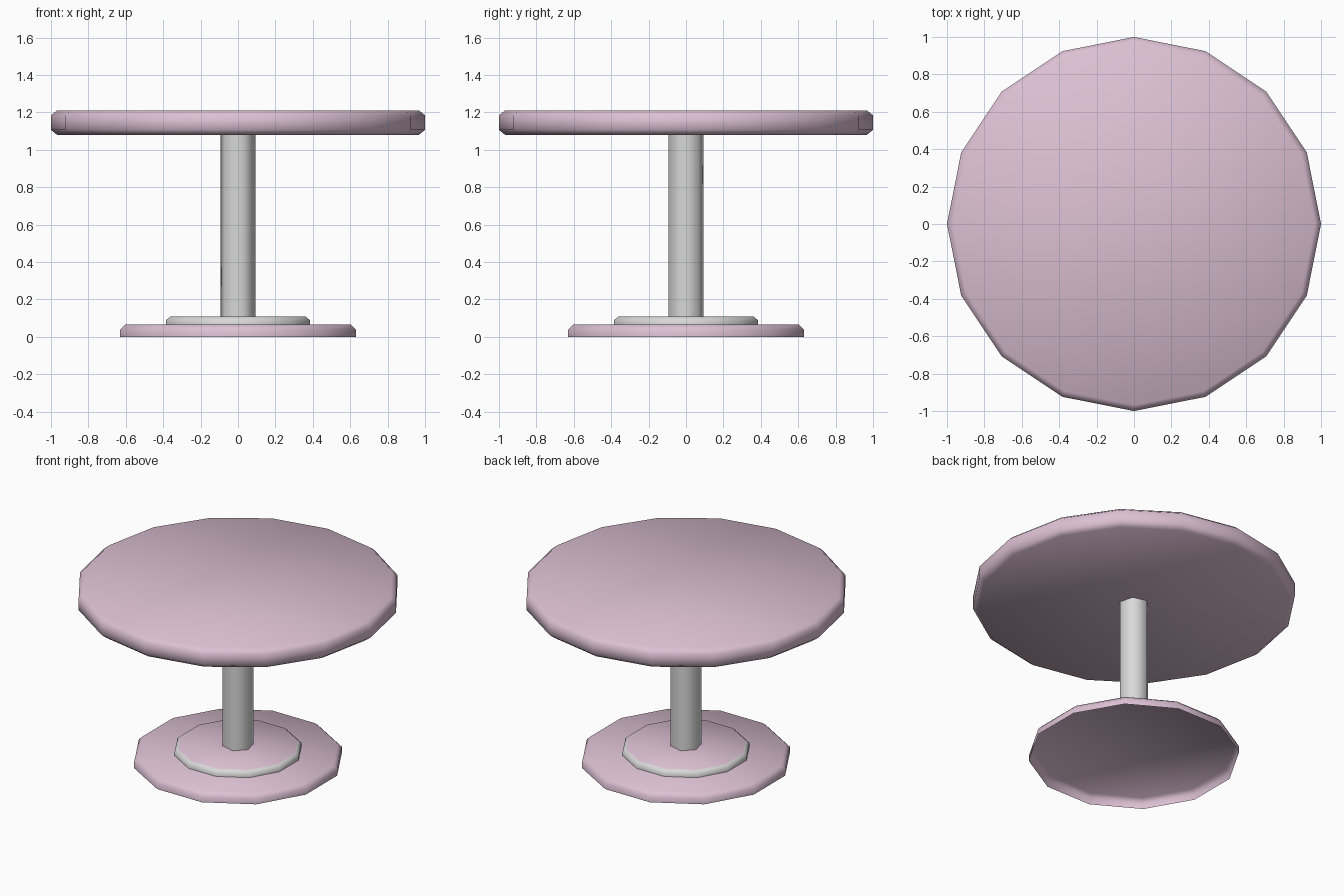
import bpy, bmesh, math

if "Cube" in bpy.data.objects:
    bpy.data.objects.remove(bpy.data.objects["Cube"])


def material(name, rgb):
    m = bpy.data.materials.new(name)
    m.diffuse_color = (*rgb, 1.0)
    m.use_nodes = True
    m.node_tree.nodes["Principled BSDF"].inputs["Base Color"].default_value = m.diffuse_color
    return m


pink = material("pale pink", (0.72, 0.53, 0.66))
grey = material("light grey", (0.69, 0.69, 0.69))


def turned(name, sides, profile, mats, cap_bottom=False, cap_top=True, cap_mat=0):
    """Stack polygon rings (radius, z), one vertex at 45 degrees, smooth shaded."""
    bm = bmesh.new()
    rings = []
    for r, z in profile:
        ring = []
        for i in range(sides):
            a = math.pi / 4 + 2 * math.pi * i / sides
            ring.append(bm.verts.new((r * math.cos(a), r * math.sin(a), z)))
        rings.append(ring)
    for lo, hi in zip(rings, rings[1:]):
        for i in range(sides):
            j = (i + 1) % sides
            bm.faces.new((lo[i], lo[j], hi[j], hi[i]))
    if cap_bottom:
        bm.faces.new(rings[0][::-1])
    if cap_top:
        bm.faces.new(rings[-1]).material_index = cap_mat
    for f in bm.faces:
        f.smooth = True
    mesh = bpy.data.meshes.new(name)
    bm.to_mesh(mesh)
    bm.free()
    for m in mats:
        mesh.materials.append(m)
    ob = bpy.data.objects.new(name, mesh)
    bpy.context.collection.objects.link(ob)
    return ob


# 16-sided table top, bevelled above and below
turned("table_top", 16,
       [(0.968, 1.08), (1.0, 1.106), (1.0, 1.184), (0.968, 1.21)],
       [pink], cap_bottom=True)

# hexagonal pole, open ends hidden in its neighbours
turned("pole", 6, [(0.097, 0.108), (0.097, 1.08)], [grey], cap_top=False)

# grey collar with a pink top, open underneath
turned("base_collar", 12,
       [(0.398, 0.065), (0.398, 0.088), (0.376, 0.108)],
       [grey, pink], cap_mat=1)

# hollow foot, open underneath
turned("base_foot", 12,
       [(0.652, 0.0), (0.652, 0.04), (0.626, 0.065)], [pink])
